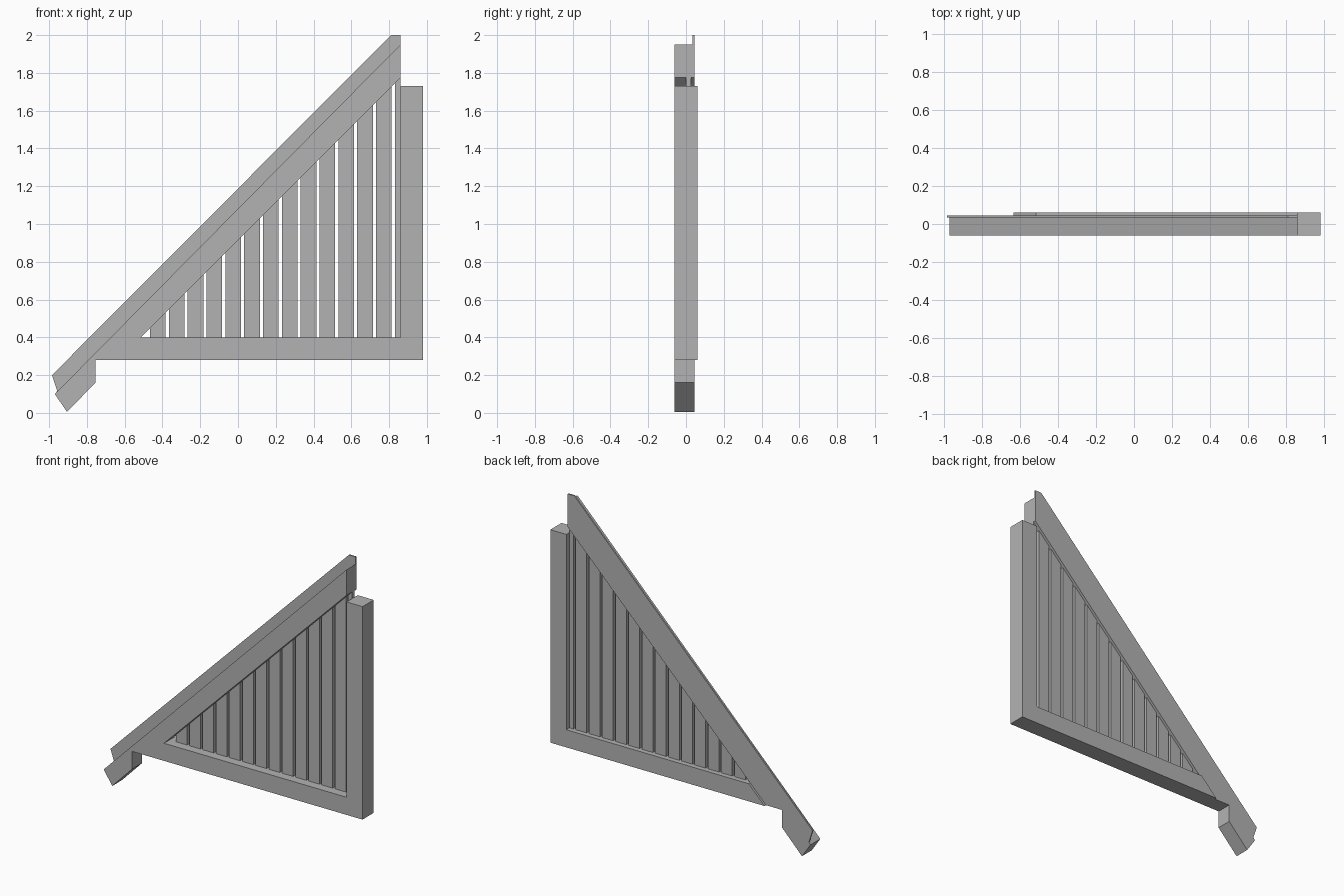
import bpy
import bmesh

cube = bpy.data.objects.get("Cube")
if cube:
    bpy.data.objects.remove(cube, do_unlink=True)

grey = bpy.data.materials.new("plain_grey")
grey.use_nodes = True
grey.diffuse_color = (0.45, 0.45, 0.45, 1)
grey.node_tree.nodes["Principled BSDF"].inputs["Base Color"].default_value = grey.diffuse_color


def board(name, outline, y_front, y_back):
    """Extrude an x-z outline through the thickness of the frame."""
    bm = bmesh.new()
    face = bm.faces.new([bm.verts.new((x, y_front, z)) for x, z in outline])
    grown = bmesh.ops.extrude_face_region(bm, geom=[face])
    moved = [v for v in grown["geom"] if isinstance(v, bmesh.types.BMVert)]
    bmesh.ops.translate(bm, verts=moved, vec=(0, y_back - y_front, 0))
    bmesh.ops.recalc_face_normals(bm, faces=bm.faces)
    mesh = bpy.data.meshes.new(name)
    bm.to_mesh(mesh)
    bm.free()
    mesh.materials.append(grey)
    obj = bpy.data.objects.new(name, mesh)
    bpy.context.collection.objects.link(obj)
    return obj


FRONT, STEP, PLATE, BACK = -0.06, 0.035, 0.045, 0.06
POST_IN, POST_OUT, POST_TOP = 0.86, 0.98, 1.73
SILL_LOW, SILL_TOP = 0.28, 0.40
RISE = 0.915  # underside of the rafter: z = x + RISE

# Shared corner groups
tail = [(-0.97, 0.10), (-0.905, 0.005), (-0.755, 0.16), (-0.755, SILL_LOW)]
post = [(POST_OUT, SILL_LOW), (POST_OUT, POST_TOP), (POST_IN, POST_TOP),
        (POST_IN, SILL_TOP), (SILL_TOP - RISE, SILL_TOP)]
rafter_end = (POST_IN, POST_IN + RISE)

# Rafter, sill and post share one flush front
board("main_frame", tail + post + [rafter_end, (POST_IN, 1.95)], FRONT, STEP)

# Thicker back of the sill and post
board("sill_and_post_back", [(SILL_LOW - RISE, SILL_LOW)] + post, STEP, BACK)

# Thin plate behind the rafter, standing above its top edge
board("rafter_back_plate",
      [(-0.985, 0.20), (-0.957, 0.115)] + tail
      + [(SILL_LOW - RISE, SILL_LOW), rafter_end, (POST_IN, 2.0), (0.81, 2.0)],
      STEP, PLATE)

# Vertical slats, cut to the slope of the rafter
for i in range(14):
    left = -0.466 + i * 0.0997
    right = min(left + 0.083, POST_IN)
    board(f"slat_{i + 1}",
          [(left, SILL_TOP), (right, SILL_TOP),
           (right, right + RISE), (left, left + RISE)], 0.0, 0.026)
